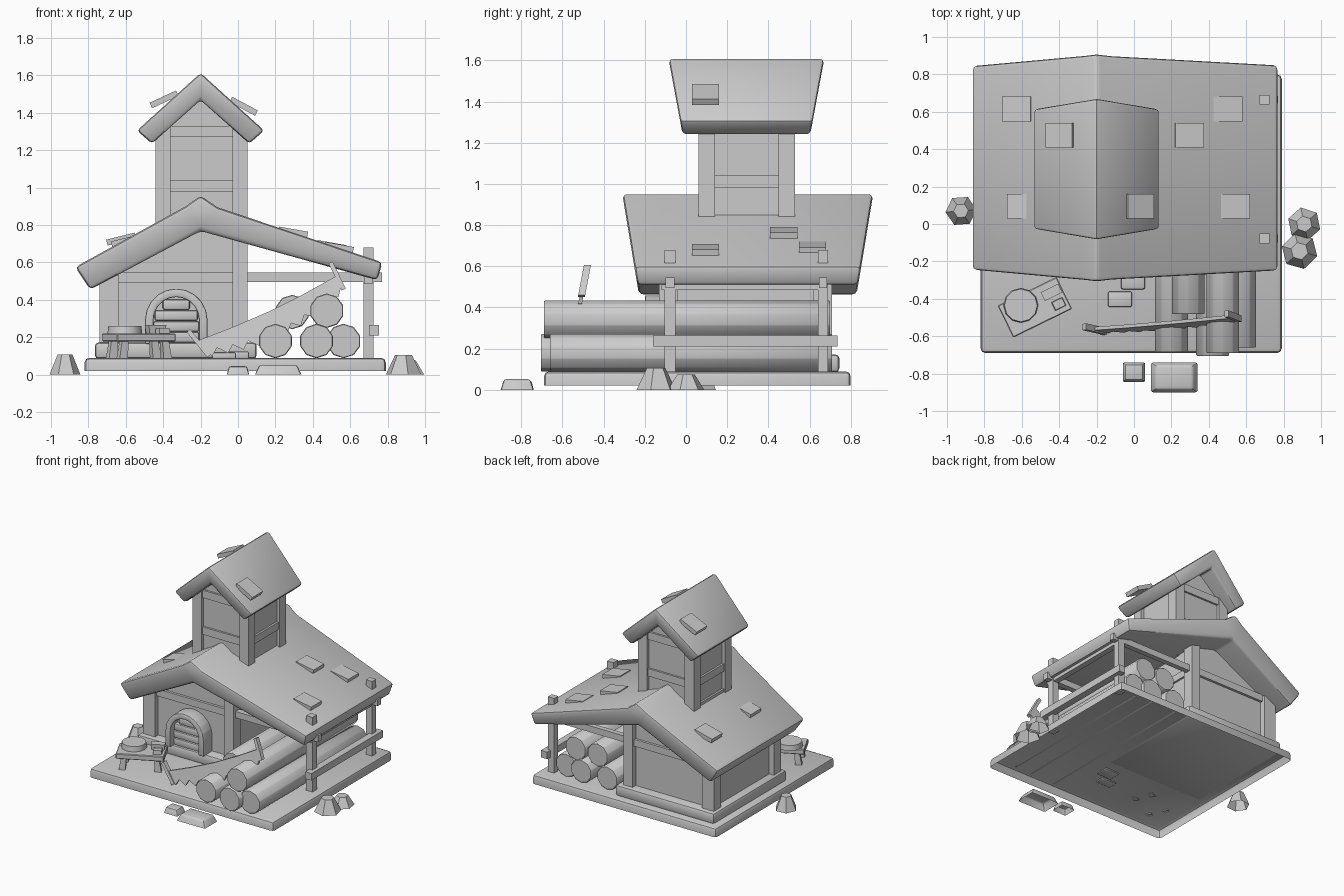
import bpy, bmesh, math, random
from mathutils import Matrix, Vector

if "Cube" in bpy.data.objects:
    bpy.data.objects.remove(bpy.data.objects["Cube"])

random.seed(4)


def finish(name, bm, bevel=0.0, seg=2, angle=35, open_bottom=False):
    bmesh.ops.recalc_face_normals(bm, faces=bm.faces[:])
    if open_bottom:
        down = [f for f in bm.faces if f.normal.z < -0.9]
        bmesh.ops.delete(bm, geom=down, context='FACES_ONLY')
    if bevel:
        edges = [e for e in bm.edges if len(e.link_faces) == 2 and e.calc_face_angle(0) > 0.3]
        bmesh.ops.bevel(bm, geom=edges, offset=bevel, segments=seg, profile=0.5,
                        affect='EDGES', clamp_overlap=True)
    me = bpy.data.meshes.new(name)
    bm.to_mesh(me)
    bm.free()
    ob = bpy.data.objects.new(name, me)
    bpy.context.collection.objects.link(ob)
    bpy.ops.object.select_all(action='DESELECT')
    ob.select_set(True)
    bpy.context.view_layer.objects.active = ob
    bpy.ops.object.shade_smooth_by_angle(angle=math.radians(angle))
    return ob


def box(name, x, y, z, bevel=0.0, taper=1.0, matrix=None, **kw):
    """Box from (min, max) ranges; taper scales the top face."""
    bm = bmesh.new()
    bmesh.ops.create_cube(bm, size=1)
    for v in bm.verts:
        k = taper if v.co.z > 0 else 1
        v.co = Vector((sum(x) / 2 + v.co.x * k * (x[1] - x[0]),
                       sum(y) / 2 + v.co.y * k * (y[1] - y[0]),
                       sum(z) / 2 + v.co.z * (z[1] - z[0])))
    if matrix:
        bm.transform(matrix)
    return finish(name, bm, bevel, **kw)


def prism(name, pts, y0, y1, shift=None, bevel=0.0, **kw):
    """Extrude an xz outline along y; shift(side, z) offsets the two ends."""
    bm = bmesh.new()
    vs = [bm.verts.new((px, y0, pz)) for px, pz in pts]
    f = bm.faces.new(vs)
    top = bmesh.ops.extrude_face_region(bm, geom=[f])['geom']
    for v in top:
        if isinstance(v, bmesh.types.BMVert):
            v.co.y = y1
    if shift:
        for v in bm.verts:
            v.co.y += shift(-1 if abs(v.co.y - y0) < 1e-5 else 1, v.co.z)
    return finish(name, bm, bevel, **kw)


def cyl(name, r1, r2, depth, matrix, sides=10, bevel=0.0, **kw):
    bm = bmesh.new()
    bmesh.ops.create_cone(bm, cap_ends=True, segments=sides, radius1=r1, radius2=r2, depth=depth)
    bm.transform(matrix)
    return finish(name, bm, bevel, **kw)


# Ground slab and house footing
box("base_slab", (-.82, .79), (-.69, .80), (.02, .09), .025, open_bottom=True)
box("house_footing", (-.765, .10), (-.17, .745), (.085, .172), .02)

# House walls, corner posts and rails
prism("house_walls", [(-.70, .16), (.02, .16), (.02, .74), (-.2, .80), (-.70, .53)], -.09, .67)
for n, (y0, y1) in (("front", (-.13, -.04)), ("back", (.62, .71))):
    box(n + "_left_post", (-.74, -.635), (y0, y1), (.165, .53))
    box(n + "_right_post", (-.03, .05), (y0, y1), (.165, .74))
box("front_rail", (-.65, -.02), (-.11, -.07), (.49, .545))
box("back_rail", (-.65, -.02), (.65, .69), (.49, .545))
box("left_rail", (-.725, -.68), (-.05, .63), (.43, .49))
box("right_rail", (0, .035), (-.05, .63), (.49, .545))

# Main roof: ends lean outward toward the ridge
prism("main_roof", [(-.87, .575), (-.28, .90), (-.2, .957), (-.11, .895), (.772, .60),
                    (.745, .505), (-.2, .768), (-.79, .455)], -.31, .91,
      lambda s, z: -s * .165 * (.955 - z), .022)

# Tower with four posts, panels and rails
box("tower_core", (-.415, .025), (.085, .505), (.70, 1.33))
prism("tower_gable", [(-.415, 1.3), (.025, 1.3), (-.195, 1.49)], .085, .505)
for n, y in (("front", (.06, .14)), ("back", (.45, .53))):
    box("tower_" + n + "_left_post", (-.44, -.36), y, (.68, 1.35))
    box("tower_" + n + "_right_post", (-.03, .05), y, (.70, 1.35))
for n, z in (("low", (.78, .84)), ("middle", (.98, 1.04)), ("upper", (1.27, 1.33))):
    box("tower_" + n + "_rails", (-.43, .04), (.13, .46), z)
    box("tower_" + n + "_cross_rails", (-.37, -.02), (.07, .52), z)
prism("tower_roof", [(-.54, 1.305), (-.2, 1.613), (.14, 1.305), (.06, 1.235),
                     (-.2, 1.468), (-.46, 1.235)], -.085, .672,
      lambda s, z: -s * .185 * (1.61 - z), .018)

# Loose shingles: centre x, y, z, tilt in degrees
for i, (x, y, z, a) in enumerate([(-.625, .615, .725, -14), (-.60, .095, .715, -14),
                                  (.50, .615, .69, 10), (.295, .475, .762, 10),
                                  (.54, .095, .68, 10), (-.395, .475, 1.472, -25),
                                  (.03, .095, 1.435, 28)]):
    m = Matrix.Translation((x, y, z)) @ Matrix.Rotation(math.radians(a), 4, 'Y')
    box(f"shingle_{i + 1}", (-.078, .078), (-.066, .066), (-.016, .016), matrix=m)

# Lean-to posts and beams
for n, y in (("front", (-.105, -.05)), ("back", (.64, .69))):
    box("lean_to_" + n + "_post", (.67, .725), y, (.08, .68))
    box("lean_to_" + n + "_beam", (.03, .77), (y[0] + .005, y[1] - .005), (.495, .545))
box("lean_to_top_beam", (.675, .72), (-.12, .69), (.485, .55))
box("lean_to_side_rail", (.70, .755), (-.16, .735), (.21, .265))

# Arched door: frame as a half ring on legs, with rounded planks
cx, cz, n = -.33, .293, 10
arc = [(math.cos(math.pi * i / n), math.sin(math.pi * i / n)) for i in range(n + 1)]


def arch(r):
    return [(cx + r, .165)] + [(cx + r * c, cz + r * s) for c, s in arc] + [(cx - r, .165)]


prism("door_frame", arch(.167) + arch(.122)[::-1], -.20, -.08, bevel=.008)
prism("door_back", arch(.125), -.13, -.08)
for i in range(4):
    z0 = .172 + i * .058
    w = .122 if i < 2 else math.sqrt(.122 ** 2 - (z0 + .045 - cz) ** 2)
    box(f"door_plank_{i + 1}", (cx - w, cx + w), (-.165, -.12), (z0, z0 + .056), .012)

# Log pile: x, z, front y, back y
for i, (x, z, y0, y1) in enumerate([(.20, .18, -.685, .70), (.42, .18, -.705, .71),
                                    (.565, .18, -.66, .69), (.475, .342, -.69, .70),
                                    (.29, .335, -.48, .69)]):
    m = Matrix.Translation((x, (y0 + y1) / 2, z)) @ Matrix.Rotation(math.pi / 2, 4, 'X')
    cyl(f"log_{i + 1}", .092, .092, y1 - y0, m, 10, .004, seg=1, angle=40)

# Two-handed saw leaning on the logs
p0, p1 = Vector((-.22, .18)), Vector((.53, .53))
d = p1 - p0
down = Vector((d.y, -d.x)).normalized()
back = [p0 + d * t + down * .02 * math.sin(math.pi * t) for t in (0, .25, .5, .75, 1)]
teeth = []
for i in range(21):
    t = i / 20
    depth = .055 + .075 * math.sin(math.pi * t) + (.04 if i % 2 else 0)
    teeth.append(p0 + d * t + down * depth)


def lean(s, z):
    return .19 * (z - .1)


prism("saw_blade", [tuple(p) for p in back + teeth[::-1]], -.584, -.566, lean)
for n, a, b in (("left", (-.265, .235), (-.155, .10)), ("right", (.495, .60), (.565, .455))):
    a, b = Vector(a), Vector(b)
    w = Vector((b.y - a.y, a.x - b.x)).normalized() * .012
    prism("saw_" + n + "_handle", [tuple(p) for p in (a - w, b - w, b + w, a + w)], -.592, -.558, lean)

# Work table with splayed legs and things on top
tm = Matrix.Translation((-.53, -.445, 0)) @ Matrix.Rotation(math.radians(26), 4, 'Z')
box("table_top", (-.175, .175), (-.095, .095), (.178, .22), .005, seg=1, matrix=tm)
for sx in (-1, 1):
    for sy in (-1, 1):
        x, y = sx * .125, sy * .065
        leg = tm @ Matrix.Translation((x, y, .135)) @ Matrix.Rotation(sx * -.12, 4, 'Y')
        box("table_leg", (-.024, .024), (-.02, .02), (-.05, .05), taper=.8, matrix=leg)
cyl("round_plate", .093, .088, .04, Matrix.Translation((-.605, -.435, .24)), 12)
box("small_box", (.07, .16), (.01, .055), (.218, .265), taper=1.15, matrix=tm)
box("tool_block", (.09, .155), (-.065, -.015), (.218, .25), taper=.9, matrix=tm)

# Stepping stones on the slab and in front of it
box("slab_stone_1", (-.07, .06), (-.35, -.24), (.08, .125), .012)
box("slab_stone_2", (-.14, -.01), (-.445, -.36), (.08, .12), .012)
box("path_stone_1", (-.06, .06), (-.845, -.74), (0, .045), .01, taper=.8, open_bottom=True)
box("path_stone_2", (.09, .34), (-.90, -.74), (0, .052), .012, taper=.8, open_bottom=True)

# Faceted rocks beside the slab
for i, (x, y, r, h, a) in enumerate([(-.925, .07, .083, .107, .6), (.91, 0, .09, .075, .2),
                                     (.885, -.145, .098, .105, 1.3)]):
    m = Matrix.Translation((x, y, h / 2)) @ Matrix.Rotation(a, 4, 'Z')
    cyl(f"rock_{i + 1}", r, r * .48, h, m, 6, angle=10, open_bottom=True)
